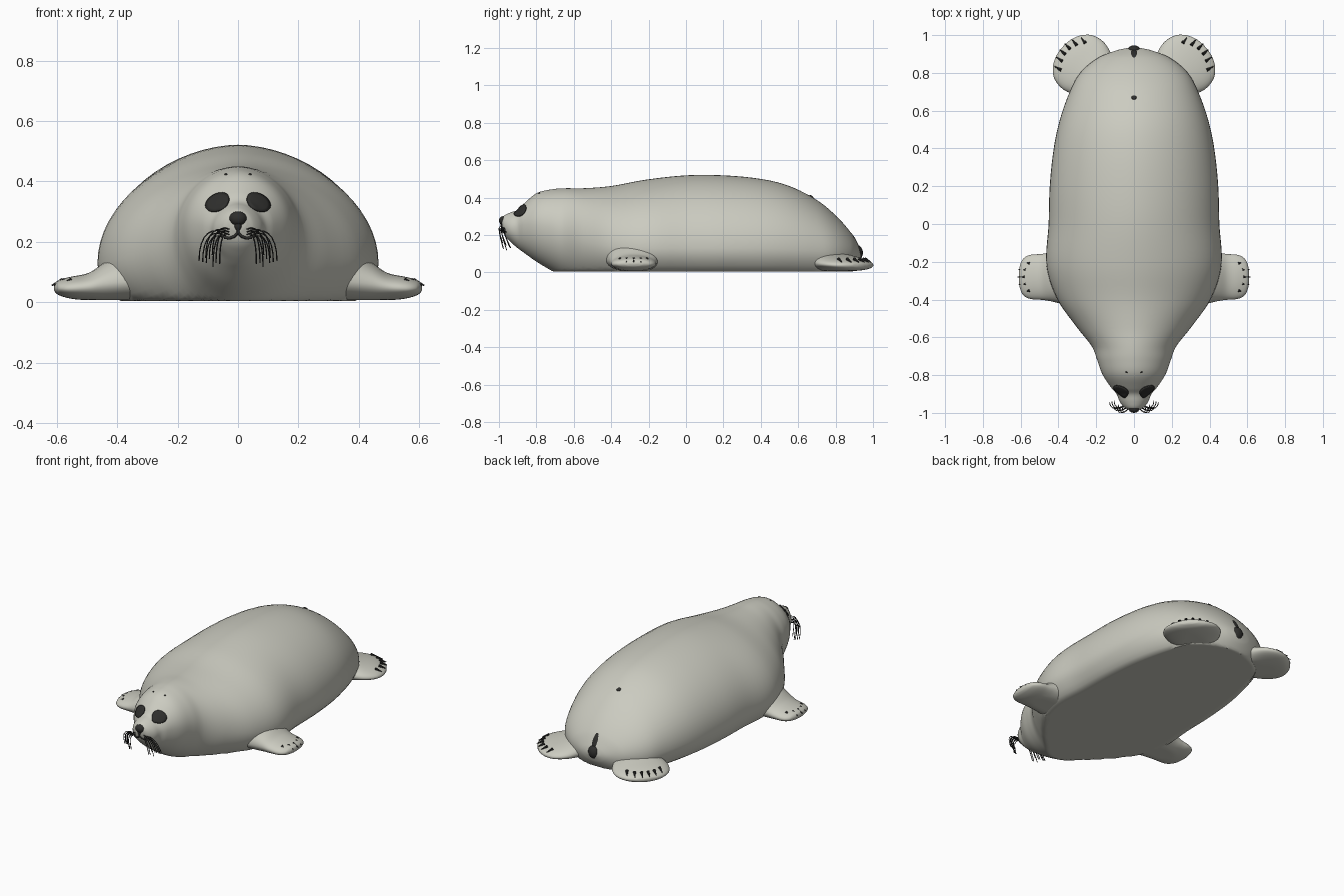
import bpy, bmesh, math
from mathutils import Vector, Matrix
from mathutils.bvhtree import BVHTree

if "Cube" in bpy.data.objects:
    bpy.data.objects.remove(bpy.data.objects["Cube"])


def material(name, rgb):
    m = bpy.data.materials.new(name)
    m.diffuse_color = (*rgb, 1)
    m.use_nodes = True
    m.node_tree.nodes["Principled BSDF"].inputs["Base Color"].default_value = m.diffuse_color
    return m


FUR = material("pale grey fur", (0.60, 0.60, 0.53))
DARK = material("near black", (0.028, 0.028, 0.026))


def finish(bm, name, mat):
    bmesh.ops.recalc_face_normals(bm, faces=bm.faces)
    me = bpy.data.meshes.new(name)
    bm.to_mesh(me)
    bm.free()
    me.materials.append(mat)
    ob = bpy.data.objects.new(name, me)
    bpy.context.collection.objects.link(ob)
    return ob


def smooth_rows(rows, steps):
    """Smooth interpolation of profile rows, first column is the station."""
    def slope(i, c):
        a, b = rows[max(i - 1, 0)], rows[min(i + 1, len(rows) - 1)]
        return (b[c] - a[c]) / (b[0] - a[0])
    out = []
    for i in range(len(rows) - 1):
        p, q = rows[i], rows[i + 1]
        h = q[0] - p[0]
        for k in range(steps):
            t = k / steps
            row = [p[0] + h * t]
            for c in range(1, len(p)):
                row.append((2*t**3 - 3*t*t + 1) * p[c] + (t**3 - 2*t*t + t) * h * slope(i, c)
                           + (3*t*t - 2*t**3) * q[c] + (t**3 - t*t) * h * slope(i + 1, c))
            out.append(row)
    return out + [list(rows[-1])]


def loft(name, rows, floor, matrix=Matrix(), steps=5, n=64, power=1.0):
    """Skin rows of (station y, half width, widest z, top z, bottom z)."""
    bm = bmesh.new()
    rings = []
    for y, w, zm, top, bot in smooth_rows(rows, steps):
        ring = []
        for k in range(n):
            a = 2 * math.pi * k / n
            c, s = math.cos(a), math.sin(a)
            x = w * math.copysign(abs(c) ** power, c) if s > 0 else w * c
            z = zm + s * ((top - zm) if s > 0 else (zm - bot))
            ring.append(bm.verts.new(matrix @ Vector((x, y, max(z, floor)))))
        rings.append(ring)
    for r, q in zip(rings, rings[1:]):
        for k in range(n):
            bm.faces.new((r[k], r[(k + 1) % n], q[(k + 1) % n], q[k]))
    bm.faces.new(rings[0])
    bm.faces.new(rings[-1])
    return finish(bm, name, FUR)


def ellipsoid(name, centre, radii, mat=DARK, tilt=0):
    bm = bmesh.new()
    m = Matrix.Translation(centre) @ Matrix.Rotation(tilt, 4, 'X') @ Matrix.Diagonal((*radii, 1))
    bmesh.ops.create_uvsphere(bm, u_segments=20, v_segments=12, radius=1, matrix=m)
    return finish(bm, name, mat)


def hairs(name, paths, radius, mat=DARK):
    cu = bpy.data.curves.new(name, 'CURVE')
    cu.dimensions = '3D'
    cu.bevel_depth, cu.bevel_resolution, cu.use_fill_caps = radius, 1, True
    for pts in paths:
        sp = cu.splines.new('POLY')
        sp.points.add(len(pts) - 1)
        for p, co in zip(sp.points, pts):
            p.co = (*co, 1)
    cu.materials.append(mat)
    ob = bpy.data.objects.new(name, cu)
    bpy.context.collection.objects.link(ob)


# Body and head: one smooth skin, flattened where it rests on the ground
body = loft("body", [
    (-0.985, 0.025, 0.265, 0.290, 0.240),
    (-0.97, 0.052, 0.250, 0.306, 0.200),
    (-0.94, 0.076, 0.240, 0.320, 0.165),
    (-0.90, 0.092, 0.245, 0.335, 0.130),
    (-0.87, 0.118, 0.255, 0.365, 0.108),
    (-0.80, 0.165, 0.255, 0.423, 0.058),
    (-0.72, 0.195, 0.240, 0.444, 0.010),
    (-0.65, 0.222, 0.210, 0.450, -0.030),
    (-0.55, 0.300, 0.170, 0.450, -0.070),
    (-0.40, 0.405, 0.140, 0.462, -0.100),
    (-0.22, 0.463, 0.130, 0.495, -0.110),
    (0.0, 0.452, 0.130, 0.519, -0.110),
    (0.20, 0.446, 0.130, 0.519, -0.110),
    (0.40, 0.425, 0.130, 0.500, -0.110),
    (0.55, 0.393, 0.125, 0.463, -0.100),
    (0.70, 0.340, 0.115, 0.387, -0.090),
    (0.80, 0.285, 0.105, 0.305, -0.070),
    (0.88, 0.190, 0.100, 0.215, -0.010),
    (0.92, 0.090, 0.095, 0.145, 0.045),
    (0.935, 0.02, 0.095, 0.105, 0.085)], floor=0.004, power=1.1)
tree = BVHTree.FromPolygons([v.co for v in body.data.vertices],
                            [p.vertices for p in body.data.polygons])


def on_face(x, z, lift=0.004):
    """Point on the head surface seen from the front."""
    hit, normal, _, _ = tree.ray_cast(Vector((x, -2, z)), Vector((0, 1, 0)))
    return hit + Vector((0, -lift, 0))


def on_back(x, y):
    return tree.ray_cast(Vector((x, y, 2)), Vector((0, 0, -1)))[0]


FRONT = [(0.0, 0.15, 0.07, 0.19, 0.0), (0.09, 0.128, 0.06, 0.130, 0.0),
         (0.14, 0.121, 0.05, 0.097, 0.005), (0.20, 0.115, 0.045, 0.084, 0.012),
         (0.235, 0.092, 0.045, 0.074, 0.022), (0.250, 0.055, 0.047, 0.064, 0.032),
         (0.255, 0.02, 0.048, 0.054, 0.042)]
REAR = [(0.0, 0.11, 0.06, 0.150, 0.0), (0.07, 0.145, 0.05, 0.112, 0.0),
        (0.14, 0.165, 0.045, 0.094, 0.005), (0.21, 0.152, 0.04, 0.078, 0.008),
        (0.255, 0.112, 0.038, 0.064, 0.012), (0.280, 0.06, 0.038, 0.054, 0.022),
        (0.287, 0.02, 0.038, 0.046, 0.030)]


def flipper(name, rows, base, angle, side, claws):
    """Paddle pointing outward along angle from +x, with a row of claws."""
    m = (Matrix.Diagonal((side, 1, 1, 1)) @ Matrix.Translation((*base, 0))
         @ Matrix.Rotation(angle - math.pi / 2, 4, 'Z'))
    loft(name, rows, 0.008, m, n=40)
    bm = bmesh.new()
    for u, v in claws:
        d = Vector((u * 2.2, 1, -0.45)).normalized()
        turn = d.to_track_quat('Z', 'Y').to_matrix().to_4x4()
        bmesh.ops.create_cone(bm, cap_ends=True, segments=8, radius1=0.009, radius2=0.002,
                              depth=0.042, matrix=m @ Matrix.Translation((u, v, 0.064)) @ turn)
    finish(bm, name + "_claws", DARK)


def eye(name, side):
    """Dark patch wrapped on the face, higher at the inner end."""
    bm = bmesh.new()
    rings = []
    for r in (0.05, 0.35, 0.7, 1.0):
        ring = []
        for k in range(28):
            a = 2 * math.pi * k / 28
            u, v = 0.039 * r * math.cos(a), 0.029 * r * math.sin(a)
            x, z = 0.068 + u, 0.331 + v - 0.3 * u
            ring.append(bm.verts.new(on_face(side * x, z, 0.007)))
        rings.append(ring)
    for p, q in zip(rings, rings[1:]):
        for k in range(28):
            bm.faces.new((p[k], p[(k + 1) % 28], q[(k + 1) % 28], q[k]))
    bm.faces.new(rings[0])
    ob = finish(bm, name, DARK)
    mod = ob.modifiers.new("thickness", 'SOLIDIFY')
    mod.thickness, mod.offset = 0.006, 0


whiskers, mouth = [], []
for side, label in ((1, "left"), (-1, "right")):
    flipper("front_flipper_" + label, FRONT, (0.355, -0.28), 0.0, side,
            [(u, 0.243 - 5 * u * u) for u in (-0.075, -0.038, 0, 0.038, 0.075)])
    flipper("rear_flipper_" + label, REAR, (0.165, 0.745), math.radians(42), side,
            [(u, 0.272 - 4.2 * u * u) for u in (-0.1, -0.06, -0.02, 0.02, 0.06, 0.1)])
    eye("eye_" + label, side)
    ellipsoid("brow_dot_" + label, on_back(side * 0.04, -0.785), (0.005, 0.005, 0.004))
    # Whiskers droop outward from the muzzle
    for i in range(9):
        root = on_face(side * (0.030 + 0.011 * (i % 3)), 0.242 - 0.009 * (i // 3) - 0.004 * (i % 3), 0)
        reach, drop = 0.055 + 0.011 * (i % 3) - 0.012 * (i // 3), 0.085 + 0.006 * (i % 4)
        whiskers.append([root + Vector((side * reach * math.sin(t * math.pi / 2),
                                        -0.02 * math.sin(t * math.pi) + 0.012 * t * (i % 3),
                                        0.012 * math.sin(t * math.pi) - drop * t * t))
                         for t in [j / 7 for j in range(8)]])
    mouth.append([on_face(side * x, z, 0.001) for x, z in
                  ((0, 0.255), (0, 0.23), (0.012, 0.218), (0.028, 0.212), (0.045, 0.214))])
hairs("whiskers", whiskers, 0.0022)
hairs("mouth_line", mouth, 0.005)

# Nose, tail and the small spot on the back
ellipsoid("nose", (0, -0.978, 0.277), (0.029, 0.022, 0.024))
ellipsoid("nose_base", (0, -0.977, 0.256), (0.014, 0.016, 0.022))
ellipsoid("tail_tip", (0, 0.912, 0.105), (0.038, 0.034, 0.042))
ellipsoid("tail_ridge", (0, 0.894, 0.155), (0.03, 0.022, 0.075), tilt=0.45)
ellipsoid("back_spot", on_back(0, 0.67), (0.013, 0.013, 0.006), tilt=-0.5)

# Smooth shading, keeping the ground crease sharp
bpy.ops.object.select_all(action='DESELECT')
for ob in bpy.context.scene.objects:
    if ob.type == 'MESH':
        ob.select_set(True)
        bpy.context.view_layer.objects.active = ob
bpy.ops.object.shade_smooth_by_angle(angle=math.radians(40))
